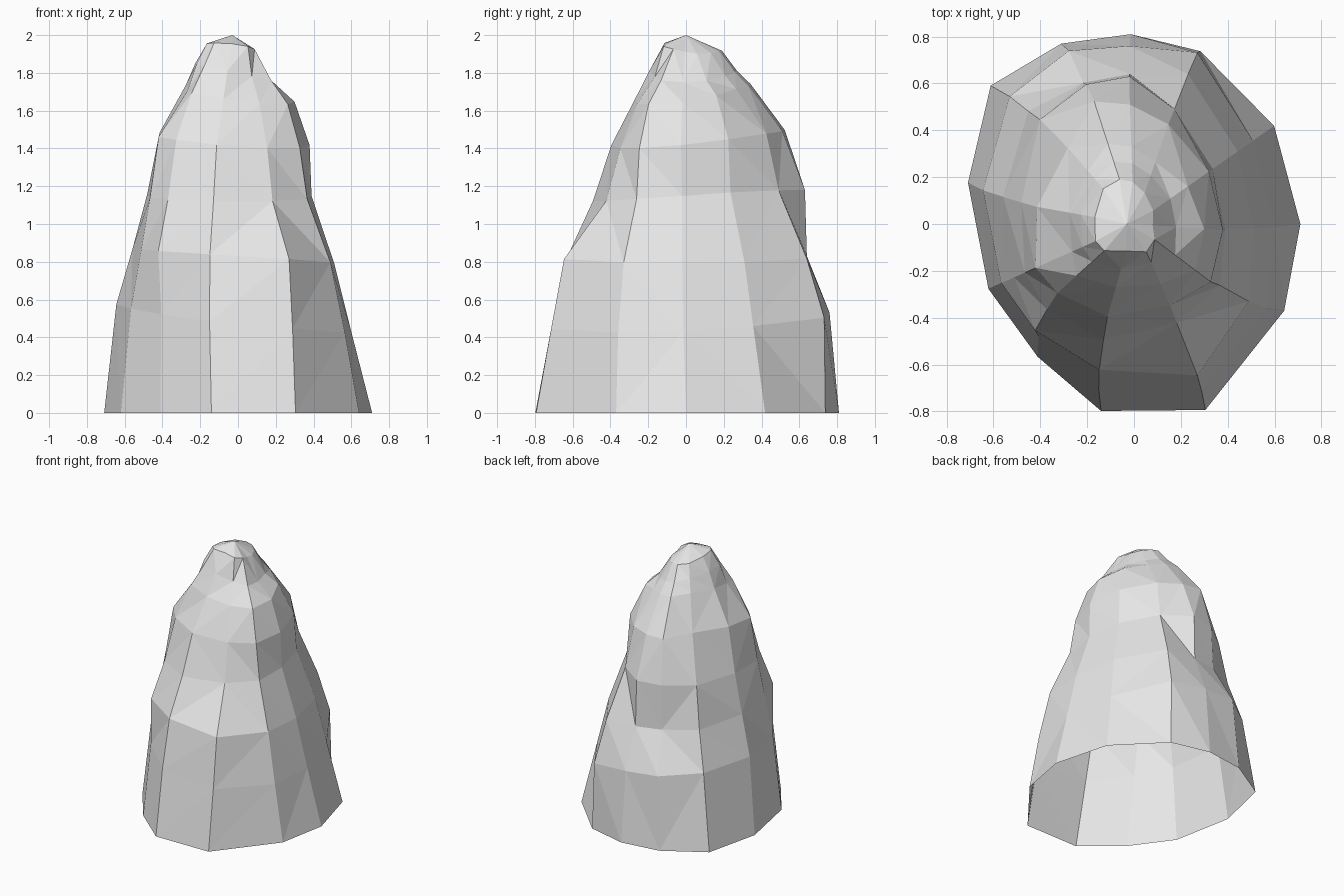
import bpy
import bmesh
from math import sin, cos, radians

default_cube = bpy.data.objects.get("Cube")
if default_cube:
    bpy.data.objects.remove(default_cube, do_unlink=True)

# Directions of the twelve rock ridges, at the foot and near the summit (degrees)
FOOT_ANGLES = [-69, -30, 0, 35, 69, 91, 112, 136, 166, 204, 234, 260]
TOP_ANGLES = [-66, -37, -4, 35, 71, 92, 108, 131, 170, 204, 222, 254]

# Rock layers: height, tilt along x, tilt along y, ridge radii in hundredths
LAYERS = [
    (0.00, 0.00, 0.00, [85, 74, 71, 73, 79, 81, 83, 85, 73, 68, 70, 81]),
    (0.50, -0.07, 0.03, [77, 67, 60, 62, 78, 76, 79, 76, 66, 62, 63, 72]),
    (0.83, -0.04, 0.00, [70, 59, 51, 54, 68, 64, 64, 66, 57, 56, 62, 64]),
    (1.15, 0.00, 0.03, [46, 45, 39, 41, 52, 63, 63, 60, 49, 51, 52, 51]),
    (1.45, -0.03, 0.04, [38, 41, 38, 39, 45, 51, 55, 43, 42, 46, 44, 41]),
    (1.69, -0.04, 0.04, [28, 33, 30, 28, 28, 33, 36, 30, 28, 29, 33, 28]),
    (1.80, -0.05, 0.00, [18, 22, 18, 19, 22, 26, 28, 25, 23, 24, 24, 20]),
    (1.93, -0.02, -0.02, [13, 11, 8, 10, 14, 18, 20, 20, 17, 18, 17, 12]),
]
TWIST_END = 1.45


def layer_points(height, tilt_x, tilt_y, radii):
    """Ring of points for one layer, with ridges drifting as they rise."""
    drift = min(height / TWIST_END, 1)
    for foot, top, radius in zip(FOOT_ANGLES, TOP_ANGLES, radii):
        angle = radians(foot + (top - foot) * drift)
        reach = radius / 100
        yield (reach * cos(angle), reach * sin(angle),
               height + tilt_x * cos(angle) + tilt_y * sin(angle))


def flat_material(name, colour):
    material = bpy.data.materials.new(name)
    material.use_nodes = True
    material.diffuse_color = colour
    material.node_tree.nodes["Principled BSDF"].inputs["Base Color"].default_value = colour
    return material


# Faceted rock shell, open underneath
bm = bmesh.new()
rings = [[bm.verts.new(point) for point in layer_points(*layer)] for layer in LAYERS]
count = len(FOOT_ANGLES)
for lower, upper in zip(rings, rings[1:]):
    for i in range(count):
        j = (i + 1) % count
        bm.faces.new((lower[i], lower[j], upper[j], upper[i]))

# Blunt summit
summit = bm.verts.new((-0.03, 0, 2))
for i in range(count):
    bm.faces.new((rings[-1][i], rings[-1][(i + 1) % count], summit))

bmesh.ops.triangulate(bm, faces=bm.faces[:], quad_method='SHORT_EDGE')
bmesh.ops.recalc_face_normals(bm, faces=bm.faces[:])
for face in bm.faces:
    face.smooth = False

mesh = bpy.data.meshes.new("rock")
bm.to_mesh(mesh)
bm.free()
mesh.materials.append(flat_material("pale grey stone", (0.8, 0.8, 0.8, 1)))
rock = bpy.data.objects.new("rock", mesh)
bpy.context.collection.objects.link(rock)
